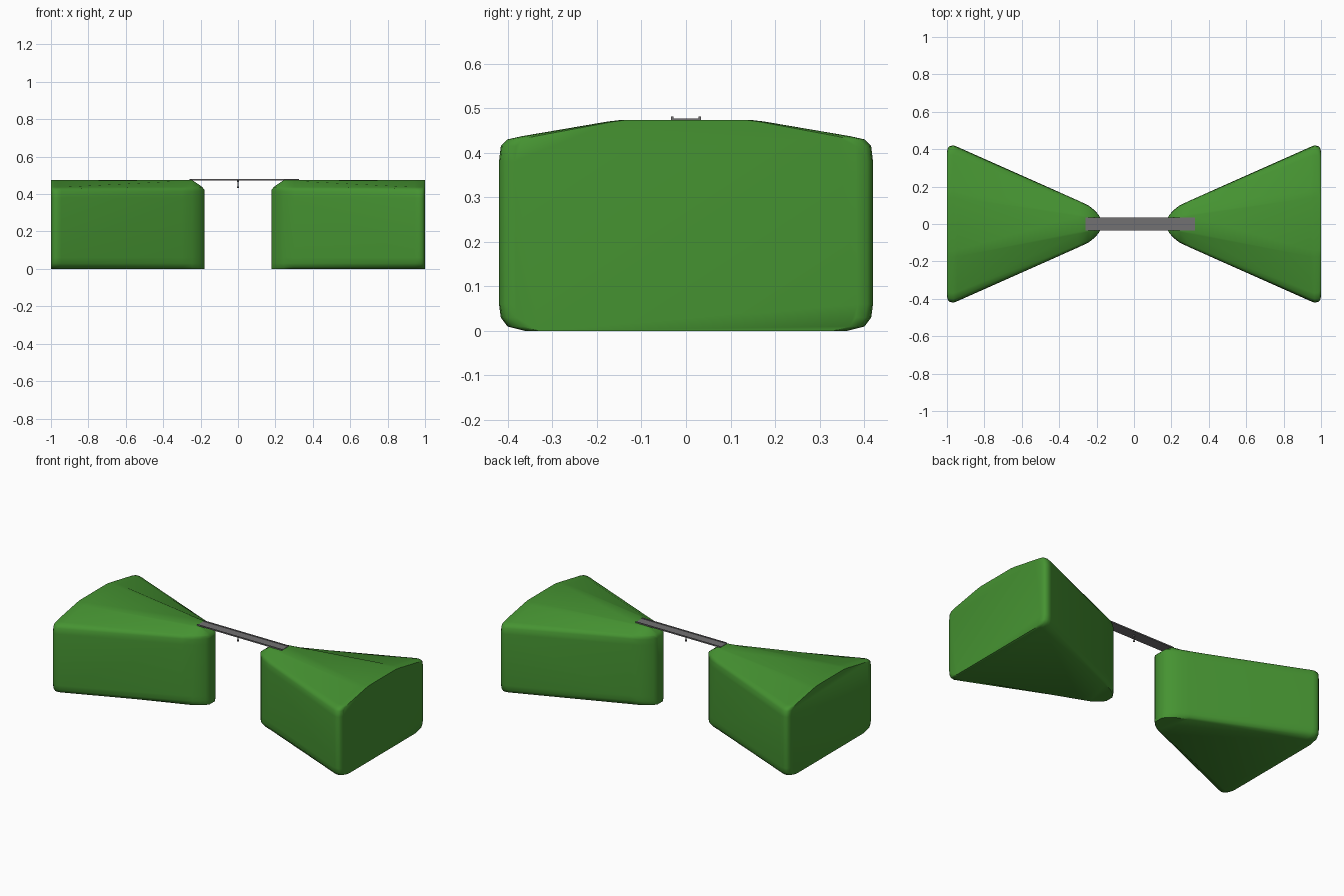
import bpy, bmesh

if "Cube" in bpy.data.objects:
    bpy.data.objects.remove(bpy.data.objects["Cube"], do_unlink=True)


def material(name, rgb):
    m = bpy.data.materials.new(name)
    m.use_nodes = True
    m.diffuse_color = (*rgb, 1)
    m.node_tree.nodes["Principled BSDF"].inputs["Base Color"].default_value = (*rgb, 1)
    return m


grass = material("grass_green", (0.06, 0.29, 0.031))
metal = material("metal_grey", (0.17, 0.165, 0.17))


def loft(name, rings, mat, smooth=False):
    """Skin a row of equal closed rings and cap both ends."""
    bm = bmesh.new()
    loops = [[bm.verts.new(p) for p in ring] for ring in rings]
    n = len(loops[0])
    for a, b in zip(loops, loops[1:]):
        for i in range(n):
            j = (i + 1) % n
            bm.faces.new((a[i], a[j], b[j], b[i]))
    bm.faces.new(loops[0])
    bm.faces.new(loops[-1])
    bmesh.ops.recalc_face_normals(bm, faces=bm.faces)
    mesh = bpy.data.meshes.new(name)
    bm.to_mesh(mesh)
    bm.free()
    mesh.materials.append(mat)
    ob = bpy.data.objects.new(name, mesh)
    bpy.context.collection.objects.link(ob)
    if smooth:
        bpy.ops.object.select_all(action="DESELECT")
        ob.select_set(True)
        bpy.context.view_layer.objects.active = ob
        bpy.ops.object.shade_smooth_by_angle(angle=0.75)
    return ob


# Wedge hills: half section (width fraction, height) lofted along x
half = [(0.86, 0), (0.955, 0.01), (0.99, 0.03), (1, 0.06), (1, 0.38), (0.99, 0.415),
        (0.955, 0.43), (0.88, 0.437), (0.42, 0.47), (0.34, 0.474)]
section = half + [(-f, z) for f, z in reversed(half)]
# Stations: x, half width, highest allowed z
stations = [(0.178, 0.03, 0.42), (0.19, 0.05, 0.437), (0.212, 0.075, 0.453),
            (0.245, 0.1, 0.474), (0.3, 0.126, 0.474), (0.945, 0.413, 0.474),
            (0.965, 0.42, 0.474), (0.985, 0.417, 0.474), (0.995, 0.407, 0.474),
            (1, 0.385, 0.474)]
for name, side in (("left_hill", 1), ("right_hill", -1)):
    loft(name, [[(side * x, f * w, min(z, top)) for f, z in section]
                for x, w, top in stations], grass, True)


def bar(name, x0, x1, y0, y1, z0, z1):
    ring = [(y0, z0), (y1, z0), (y1, z1), (y0, z1)]
    return loft(name, [[(x, y, z) for y, z in ring] for x in (x0, x1)], metal)


# Bridge deck with a raised lip along each side
START, END = -0.26, 0.326
bar("bridge_deck", START, END, -0.03, 0.034, 0.4735, 0.4765)
for name, y in (("front_lip", -0.031), ("back_lip", 0.031)):
    bar(name, START, END, y - 0.003, y + 0.003, 0.4735, 0.481)

# Small pin hanging under the middle of the bridge
for name, radius, z0, z1 in (("pin_collar", 0.006, 0.464, 0.474),
                             ("pin_stem", 0.003, 0.44, 0.466),
                             ("pin_tip", 0.005, 0.433, 0.441)):
    bpy.ops.mesh.primitive_cylinder_add(vertices=10, radius=radius, depth=z1 - z0,
                                        location=(0, 0, (z0 + z1) / 2))
    pin = bpy.context.object
    pin.name = name
    pin.data.materials.append(metal)
